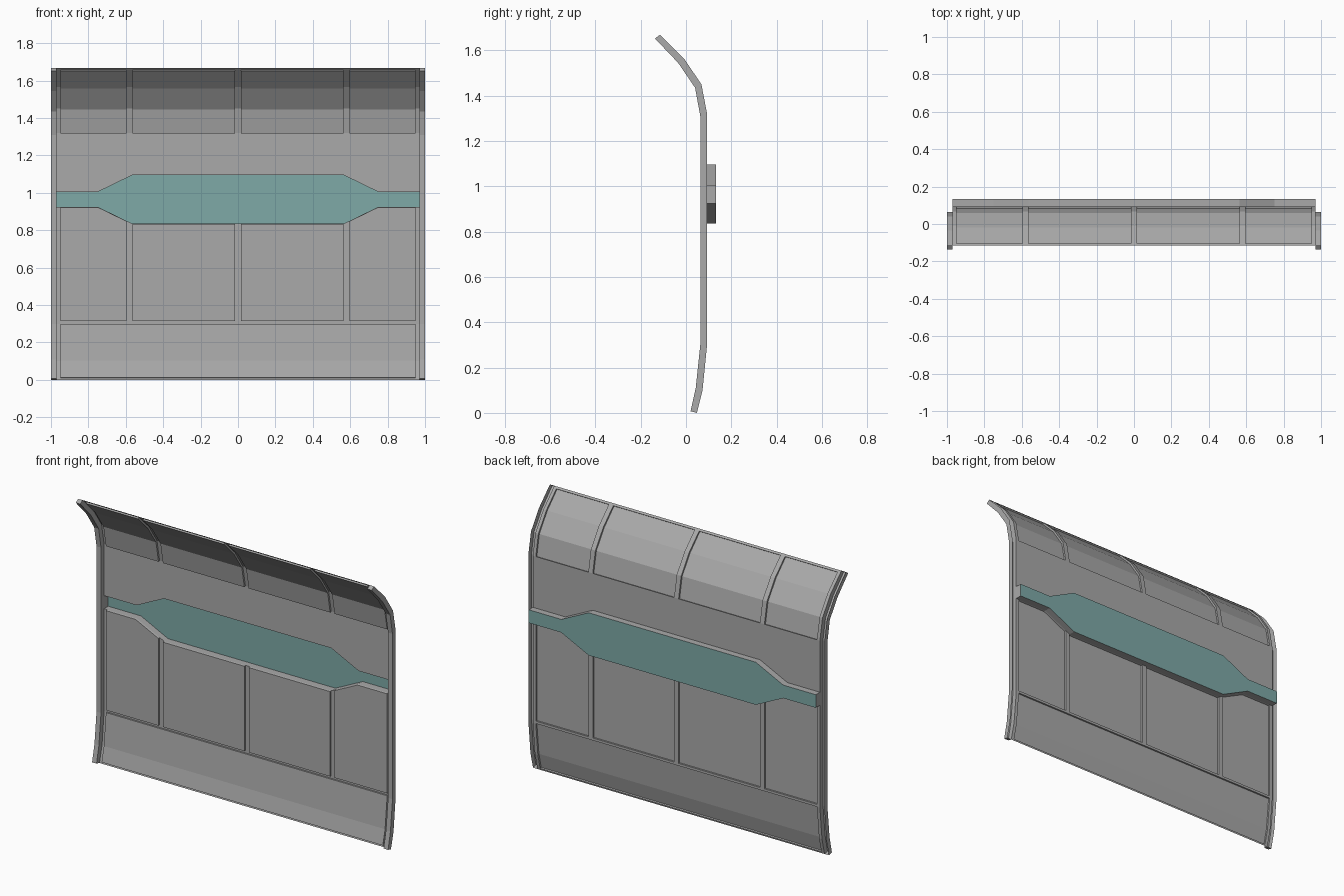
import bpy, bmesh
from mathutils import Vector

if "Cube" in bpy.data.objects:
    bpy.data.objects.remove(bpy.data.objects["Cube"])


def material(name, rgb):
    m = bpy.data.materials.new(name)
    m.use_nodes = True
    m.diffuse_color = (*rgb, 1)
    m.node_tree.nodes["Principled BSDF"].inputs["Base Color"].default_value = (*rgb, 1)
    return m


GREY = material("wall grey", (0.40, 0.40, 0.40))
TEAL = material("muted teal", (0.21, 0.40, 0.39))

# Curved wall section as (y, z): outer line and the inner line of the rails
BACK = [(0.048, 0), (0.073, 0.10), (0.093, 0.30), (0.093, 1.32),
        (0.068, 1.45), (-0.01, 1.565), (-0.115, 1.668)]
FRONT = [(0.02, 0.007), (0.043, 0.11), (0.063, 0.30), (0.063, 1.31),
         (0.04, 1.435), (-0.035, 1.545), (-0.137, 1.652)]
BELT_Y, BELT_TOP_Y = 0.093, 0.133
BELT_X = (0.565, 0.75, 0.97)


def section(z, inset):
    """Point of the wall section at outer height z, moved inward by a fraction."""
    k = next(i for i in range(len(BACK) - 1) if z <= BACK[i + 1][1] + 1e-6)
    t = (z - BACK[k][1]) / (BACK[k + 1][1] - BACK[k][1])
    b = Vector(BACK[k]).lerp(Vector(BACK[k + 1]), t)
    f = Vector(FRONT[k]).lerp(Vector(FRONT[k + 1]), t)
    return b.lerp(f, inset)


def belt_edge(x, upper):
    """Height of the belt outline: wide in the middle, narrow at both ends."""
    t = min(max((abs(x) - BELT_X[0]) / (BELT_X[1] - BELT_X[0]), 0), 1)
    return 1.095 - 0.09 * t if upper else 0.835 + 0.09 * t


# Row heights, with the two belt outlines between them, and what each row holds
ROWS = [0, 0.01, 0.10, 0.30, 0.315, "low", "high", 1.32, 1.45, 1.565, 1.658, 1.668]
KINDS = ["frame", "bottom", "bottom", "frame", "middle", "belt",
         "frame", "upper", "upper", "upper", "frame"]


def finish(name, bm):
    bmesh.ops.remove_doubles(bm, verts=bm.verts, dist=1e-5)
    bmesh.ops.recalc_face_normals(bm, faces=bm.faces)
    if sum(f.normal.y * f.calc_area() for f in bm.faces) < 0:
        bmesh.ops.reverse_faces(bm, faces=bm.faces)
    me = bpy.data.meshes.new(name)
    bm.to_mesh(me)
    bm.free()
    me.materials.append(GREY)
    me.materials.append(TEAL)
    ob = bpy.data.objects.new(name, me)
    bpy.context.collection.objects.link(ob)
    return ob


def stepped_sheet(name, xs, inset_rule):
    """Sheet on the wall section; cells are inset by rule, with step walls between."""
    bm = bmesh.new()
    nx, nz = len(xs) - 1, len(KINDS)

    def vert(i, j, inset):
        z = ROWS[j]
        if isinstance(z, str):
            z = belt_edge(xs[i], z == "high")
        return bm.verts.new((xs[i], *section(z, inset)))

    def inset(i, j):
        if 0 <= i < nx and 0 <= j < nz:
            return inset_rule((xs[i] + xs[i + 1]) / 2, KINDS[j])
        return 0

    def wall(p, q, a, b):
        a, b = a or 0, b or 0
        if a != b:
            bm.faces.new([vert(*p, a), vert(*q, a), vert(*q, b), vert(*p, b)])

    for i in range(nx + 1):
        for j in range(nz + 1):
            d = inset(i, j)
            if i < nx and j < nz and d is not None:
                corners = [(i, j), (i, j + 1), (i + 1, j + 1), (i + 1, j)]
                bm.faces.new([vert(*c, d) for c in corners])
            if j < nz:
                wall((i, j), (i, j + 1), inset(i - 1, j), d)
            if i < nx:
                wall((i, j), (i + 1, j), inset(i, j - 1), d)
    return finish(name, bm)


def panel_rule(x, kind):
    if kind == "belt":
        return None
    x = abs(x)
    in_column = 0.015 < x < 0.565 or 0.595 < x < 0.95
    if kind == "bottom" and x < 0.95 or kind in ("middle", "upper") and in_column:
        return 0.35
    return 0


# Wall with sunken panels and an opening for the belt
half = [0.015, 0.565, 0.595, 0.75, 0.95, 0.97]
stepped_sheet("wall_panels", [-x for x in reversed(half)] + half, panel_rule)

# Side rails, open at the back
for side, xs in (("left", [0.97, 1.0]), ("right", [-1.0, -0.97])):
    stepped_sheet(side + "_rail", xs, lambda x, kind: 1)

# Belt: teal plate with grey rim walls, open toward the front
bm = bmesh.new()
span = [-x for x in reversed(BELT_X)] + list(BELT_X)
outline = [(x, belt_edge(x, True)) for x in span]
outline += [(x, belt_edge(x, False)) for x in reversed(span)]
plate = bm.faces.new([bm.verts.new((x, BELT_TOP_Y, z)) for x, z in outline])
plate.material_index = 1
rim = bmesh.ops.extrude_edge_only(bm, edges=list(plate.edges))["geom"]
for g in rim:
    if isinstance(g, bmesh.types.BMVert):
        g.co.y = BELT_Y
    elif isinstance(g, bmesh.types.BMFace):
        g.material_index = 0
finish("belt", bm)
